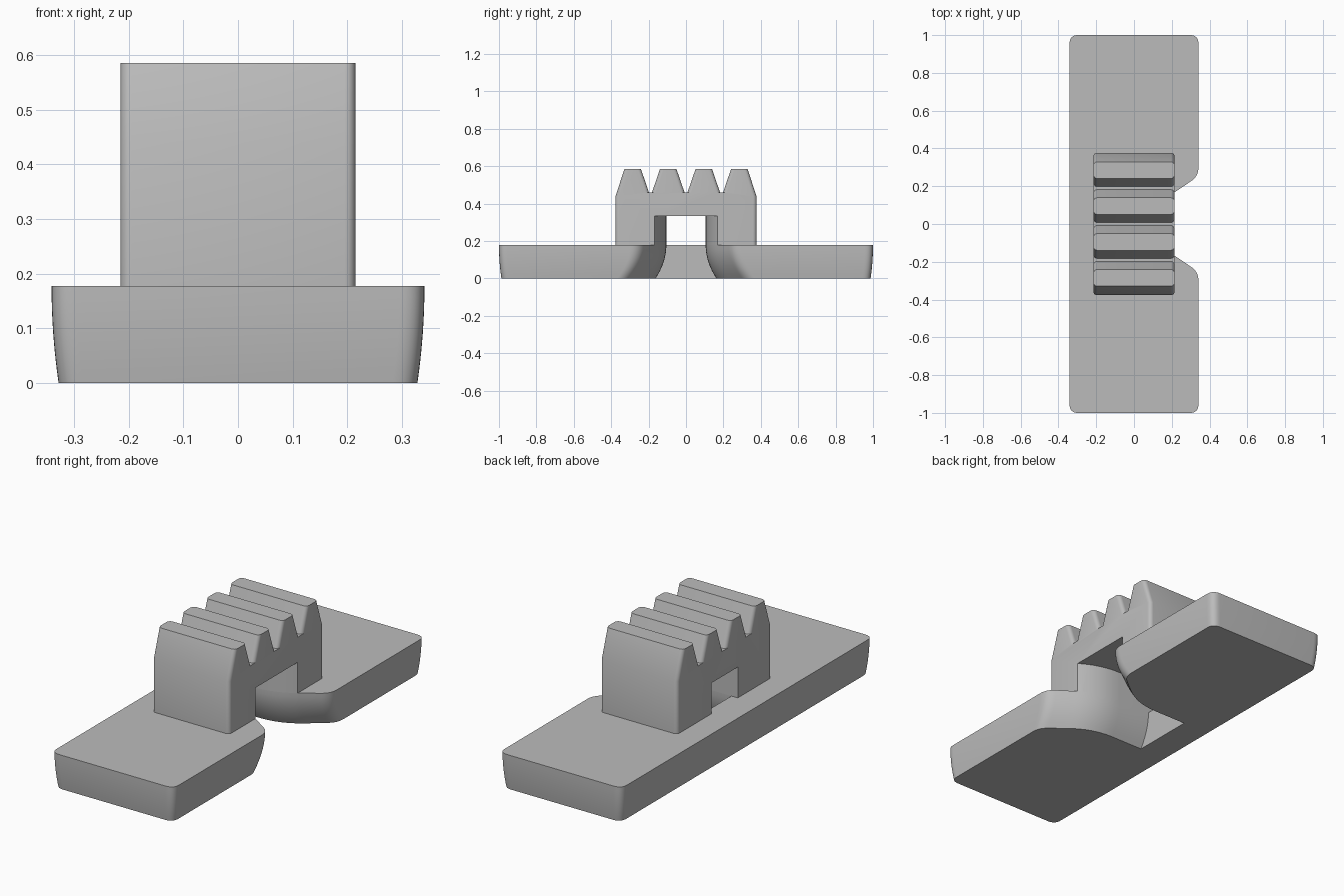
import bpy, bmesh, math
from mathutils import Vector

cube = bpy.data.objects.get("Cube")
if cube:
    bpy.data.objects.remove(cube, do_unlink=True)

grey = bpy.data.materials.new("plain_grey")
grey.use_nodes = True
colour = (0.5, 0.5, 0.5, 1)
grey.diffuse_color = colour
grey.node_tree.nodes["Principled BSDF"].inputs["Base Color"].default_value = colour

BASE_TOP = 0.178
TUNNEL_TOP = 0.333
STEPS = 8


def loft(name, rings):
    """Skin a list of equal-length closed rings and cap both ends."""
    bm = bmesh.new()
    rows = [[bm.verts.new(p) for p in ring] for ring in rings]
    n = len(rows[0])
    for a, b in zip(rows, rows[1:]):
        for i in range(n):
            j = (i + 1) % n
            bm.faces.new((a[i], a[j], b[j], b[i]))
    bm.faces.new(rows[0])
    bm.faces.new(rows[-1])
    bmesh.ops.recalc_face_normals(bm, faces=bm.faces)
    mesh = bpy.data.meshes.new(name)
    bm.to_mesh(mesh)
    bm.free()
    obj = bpy.data.objects.new(name, mesh)
    bpy.context.collection.objects.link(obj)
    mesh.materials.append(grey)
    return obj


def smooth(obj):
    bpy.ops.object.select_all(action='DESELECT')
    obj.select_set(True)
    bpy.context.view_layer.objects.active = obj
    bpy.ops.object.shade_smooth_by_angle(angle=math.radians(28))


def round_path(points):
    """Round each inner corner (x, y, tangent length) of an open path."""
    pts = [Vector(p[:2]) for p in points]
    out = [pts[0]]
    for i in range(1, len(pts) - 1):
        p, t = pts[i], points[i][2]
        a = p + (pts[i - 1] - p).normalized() * t
        b = p + (pts[i + 1] - p).normalized() * t
        for k in range(STEPS + 1):
            s = k / STEPS
            out.append(a * (1 - s) ** 2 + p * (2 * s * (1 - s)) + b * s * s)
    return out + [pts[-1]]


def mirrored(half, z):
    """Close a half outline by mirroring it across y."""
    full = [(p.x, p.y, z) for p in half]
    return full + [(p.x, -p.y, z) for p in reversed(half)]


# Base plate: rounded slab with a flared notch, sides curving in below
def base_ring(z):
    t = (1 - z / BASE_TOP) ** 2
    flare, inset = 0.057 * t, 0.013 * t
    x, y = 0.341 - inset, 1 - inset
    half = round_path([(-0.18, 0.105 + flare), (0.122, 0.105 + flare, 0.12),
                       (x, 0.253 + 1.25 * flare, 0.045), (x, y, 0.045),
                       (-x, y, 0.045), (-x, 0.4)])
    return mirrored(half, z)


base = loft("base_plate", [base_ring(BASE_TOP * k / 8) for k in range(9)])
smooth(base)


# Toothed block: four ridges, lofted along x with rounded ends
def tooth_ring(x, d):
    outer = 0.377 - d
    ring = [(-outer, BASE_TOP), (-outer, 0.44)]
    for i in range(4):
        c = (i - 1.5) * 0.19
        crest = 0.044 - d
        if i:
            ring.append((c - 0.087 + d, 0.46))
        ring += [(c - crest, 0.585), (c + crest, 0.585)]
        if i < 3:
            ring.append((c + 0.087 - d, 0.46))
    ring += [(outer, 0.44), (outer, BASE_TOP)]
    return [(x, y, z) for y, z in ring]


R = 0.02
ends = []
for k in range(6):
    a = math.pi / 2 * k / 5
    ends.append((0.215 - R + R * math.sin(a), R - R * math.cos(a)))
slices = [(-x, d) for x, d in reversed(ends)] + ends
block = loft("toothed_block", [tooth_ring(x, d) for x, d in slices])

# Tunnel through the block, following the notch below
tunnel_half = round_path([(-0.4, 0.105), (0.122, 0.105, 0.12), (0.341, 0.253)])
cutter = loft("tunnel_cutter", [mirrored(tunnel_half, z) for z in (0.1, TUNNEL_TOP)])
cut = block.modifiers.new("tunnel", 'BOOLEAN')
cut.operation = 'DIFFERENCE'
cut.solver = 'EXACT'
cut.object = cutter
bpy.context.view_layer.objects.active = block
bpy.ops.object.modifier_apply(modifier=cut.name)
bpy.data.objects.remove(cutter, do_unlink=True)
smooth(block)
